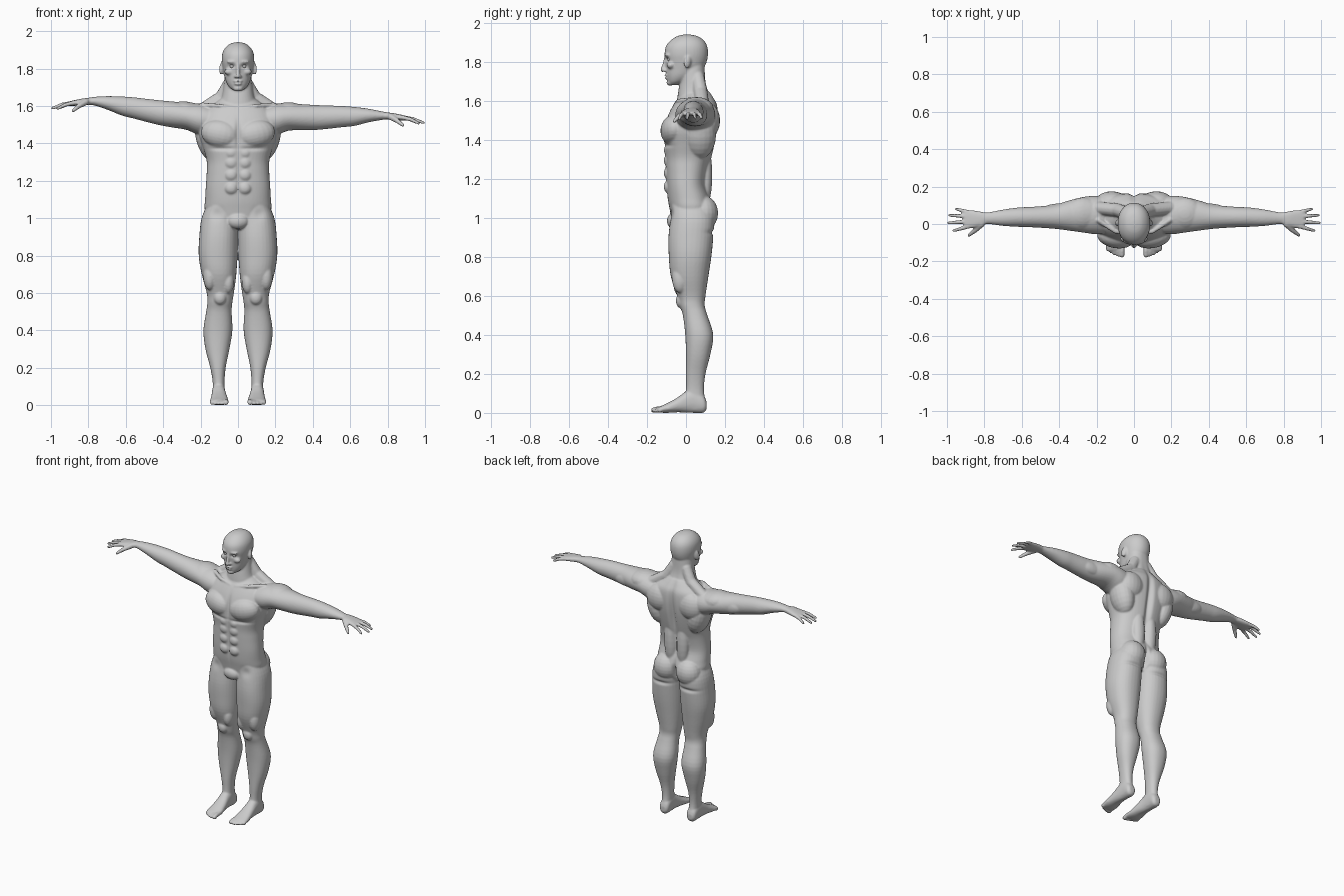
import bpy, bmesh
from math import sin, cos, pi, exp, copysign
from mathutils import Vector, Matrix, Euler

bm = bmesh.new()
AXES = {'x': (1, 2), 'y': (0, 2), 'z': (0, 1)}


def lift(x):
    # the arm on the -x side is raised a little higher
    return 0.15 * min(max(-x - 0.25, 0), 0.52)


def place(verts, side):
    for v in verts:
        v.co.x *= side
        v.co.z += lift(v.co.x)


def skin(rings, side):
    vr = [[bm.verts.new(p) for p in r] for r in rings]
    n = len(vr[0])
    for a, b in zip(vr, vr[1:]):
        for i in range(n):
            j = (i + 1) % n
            bm.faces.new((a[i], a[j], b[j], b[i]))
    bm.faces.new(vr[0])
    bm.faces.new(vr[-1])
    place([v for r in vr for v in r], side)


def smooth_rows(rows, sub=4):
    # Catmull-Rom interpolation between profile rows
    out = []
    for i in range(len(rows) - 1):
        p = [rows[max(i - 1, 0)], rows[i], rows[i + 1], rows[min(i + 2, len(rows) - 1)]]
        for k in range(sub):
            t = k / sub
            out.append([b + 0.5 * t * (c - a + t * (2*a - 5*b + 4*c - d + t * (3*(b - c) + d - a)))
                        for a, b, c, d in zip(*p)])
    return out + [list(rows[-1])]


def loft(rows, axis, sides=(1, -1), power=0.9, n=32):
    # each row: position along the axis, then min/max of the two other axes
    u, v = AXES[axis]
    w = 3 - u - v
    rings = []
    for t, a0, a1, b0, b1 in smooth_rows(rows):
        ring = []
        for i in range(n):
            c, s = cos(2*pi*i/n), sin(2*pi*i/n)
            co = [0, 0, 0]
            co[w] = t
            co[u] = (a0 + a1)/2 + (a1 - a0)/2 * copysign(abs(c)**power, c)
            co[v] = (b0 + b1)/2 + (b1 - b0)/2 * copysign(abs(s)**power, s)
            ring.append(co)
        rings.append(ring)
    for s in sides:
        skin(rings, s)


def ball(c, r, rot=(0, 0, 0), sides=(1, -1)):
    m = Matrix.Translation(c) @ Euler(rot).to_matrix().to_4x4() @ Matrix.Diagonal((*r, 1))
    for s in sides:
        g = bmesh.ops.create_uvsphere(bm, u_segments=20, v_segments=12, radius=1, matrix=m)
        place(g['verts'], s)


def tube(pts, radii, sides=(1, -1), n=12):
    # round limb through points, with rounded ends
    pts = [Vector(p) for p in pts]
    rings = []
    for i, p in enumerate(pts):
        d = (pts[min(i + 1, len(pts) - 1)] - pts[max(i - 1, 0)]).normalized()
        e = d.cross(Vector((0.3, 0.1, 1))).normalized()
        f = d.cross(e)
        rings.append([p + radii[i] * (cos(2*pi*k/n)*e + sin(2*pi*k/n)*f) for k in range(n)])
    for s in sides:
        skin(rings, s)
    for p, r in ((pts[0], radii[0]), (pts[-1], radii[-1])):
        ball(p, (r, r, r), sides=sides)


# torso
loft([(z, -w, w, f, b) for z, w, f, b in [
    (.94, .09, -.05, .09), (.98, .155, -.07, .12), (1.05, .178, -.085, .135), (1.1, .176, -.094, .125),
    (1.17, .172, -.1, .105), (1.25, .167, -.104, .115), (1.31, .168, -.106, .132), (1.38, .188, -.112, .148),
    (1.45, .21, -.115, .16), (1.52, .21, -.095, .165), (1.58, .18, -.065, .16), (1.62, .12, -.035, .14),
    (1.65, .08, -.02, .12)]], 'z', (1,), 0.85, 48)
ball((.095, -.068, 1.45), (.105, .062, .075), (0, -.2, .15))      # chest
ball((.12, .115, 1.5), (.09, .06, .09))                            # shoulder blade
ball((.155, .07, 1.43), (.07, .085, .13), (0, .25, 0))             # lat
ball((.045, .1, 1.22), (.045, .035, .16))                          # lower back
ball((.085, .088, 1.025), (.085, .077, .09))                       # glute
for z in (1.16, 1.23, 1.295, 1.35):
    ball((.036, -.088, z), (.036, .026, .034))                     # abdominals
ball((0, -.062, .985), (.058, .036, .042), sides=(1,))             # groin
tube([(.02, -.05, 1.585), (.1, -.04, 1.6), (.19, .02, 1.605)], [.012, .011, .014])  # collar bone
tube([(.045, .06, 1.72), (.09, .075, 1.645), (.19, .085, 1.58)], [.035, .036, .035])  # trapezius

# neck
loft([(z, -w, w, f, b) for z, w, f, b in [
    (1.54, .1, -.05, .15), (1.61, .098, -.045, .135), (1.66, .084, -.038, .112),
    (1.71, .077, -.03, .1), (1.79, .068, -.03, .095)]], 'z', (1,))

# legs
loft([(1.08, .01, .16, -.075, .12), (1, 0, .195, -.08, .145), (.9, .001, .207, -.09, .14),
      (.8, .003, .21, -.088, .13), (.7, .009, .194, -.078, .115), (.6, .022, .167, -.044, .1),
      (.55, .03, .164, -.032, .096), (.5, .034, .17, -.016, .11), (.4, .03, .185, -.004, .14),
      (.3, .046, .174, 0, .125), (.2, .066, .148, 0, .1), (.12, .072, .135, 0, .092),
      (.05, .07, .135, -.01, .1), (.015, .075, .13, 0, .095)], 'z')
ball((.052, -.025, .66), (.032, .04, .065))                        # inner thigh
ball((.15, -.03, .69), (.036, .042, .075))                         # outer thigh
ball((.096, -.026, .575), (.034, .026, .038))                      # knee cap

# feet and toes
loft([(.106, .085, .12, .02, .055), (.09, .07, .135, .001, .09), (.04, .068, .138, 0, .125),
      (0, .066, .14, .002, .11), (-.05, .058, .144, .003, .075), (-.1, .051, .149, 0, .048),
      (-.135, .052, .15, .002, .032), (-.145, .055, .146, .005, .025)], 'y')
for x, tip, r in ((.064, -.166, .014), (.086, -.165, .01), (.105, -.157, .01), (.123, -.147, .0095), (.14, -.135, .009)):
    tube([(x, tip + .05, .022), (x, tip + .02, .02), (x, tip, r)], [r, r, r])

# arms
loft([(.12, -.05, .14, 1.46, 1.59), (.2, -.055, .15, 1.445, 1.612), (.27, -.046, .145, 1.468, 1.613),
      (.35, -.035, .125, 1.47, 1.609), (.42, -.026, .104, 1.472, 1.605), (.5, -.02, .095, 1.48, 1.602),
      (.56, -.017, .091, 1.487, 1.6), (.62, -.015, .088, 1.493, 1.595), (.7, -.01, .077, 1.513, 1.585),
      (.78, 0, .062, 1.527, 1.569), (.83, -.002, .062, 1.528, 1.562)], 'x', power=1)
ball((.27, .055, 1.56), (.1, .088, .06))                           # deltoid
ball((.41, .02, 1.545), (.085, .045, .05))                         # biceps
ball((.4, .075, 1.53), (.09, .035, .045))                          # triceps

# hands and fingers
loft([(.79, 0, .06, 1.529, 1.566), (.83, -.014, .068, 1.526, 1.562), (.87, -.023, .074, 1.523, 1.554),
      (.9, -.024, .074, 1.523, 1.547), (.91, -.018, .068, 1.527, 1.543)], 'x', power=.8)
for base, tip in (((.885, .063, 1.536), (.95, .08, 1.513)), ((.89, .04, 1.538), (.987, .047, 1.512)),
                  ((.89, .013, 1.538), (.992, .006, 1.51)), ((.885, -.013, 1.537), (.965, -.036, 1.508))):
    mid = (Vector(base) + Vector(tip)) / 2 + Vector((0, 0, .005))
    tube([base, mid, tip], [.0115, .0105, .008])
tube([(.815, 0, 1.543), (.85, -.035, 1.522), (.882, -.06, 1.497)], [.018, .013, .009])

# head
loft([(z, -w, w, f, b) for z, w, f, b in [
    (1.683, .024, -.084, -.045), (1.7, .046, -.094, 0), (1.73, .064, -.1, .05), (1.77, .075, -.102, .09),
    (1.8, .081, -.105, .106), (1.84, .087, -.11, .113), (1.88, .084, -.103, .109), (1.91, .069, -.08, .092),
    (1.932, .043, -.046, .06), (1.941, .012, -.01, .02)]], 'z', (1,), 0.95, 40)
ball((0, -.082, 1.694), (.026, .018, .016), sides=(1,))            # chin
ball((.047, -.078, 1.783), (.026, .02, .018))                      # cheekbone
ball((.034, -.096, 1.836), (.028, .013, .008), (0, 0, .3))         # brow
tube([(0, -.104, 1.825), (0, -.113, 1.785), (0, -.12, 1.76)], [.008, .009, .0115], (1,))  # nose
ball((.012, -.11, 1.757), (.009, .011, .008))                      # nostril
ball((0, -.1, 1.732), (.024, .011, .006), sides=(1,))              # upper lip
ball((0, -.099, 1.718), (.02, .011, .006), sides=(1,))             # lower lip
ball((.088, .008, 1.8), (.011, .019, .034), (-.2, 0, .45))         # ear

# merge everything into one continuous skin
bmesh.ops.recalc_face_normals(bm, faces=bm.faces)
mesh = bpy.data.meshes.new("body")
bm.to_mesh(mesh)
bm.free()
body = bpy.data.objects.new("body", mesh)
bpy.context.collection.objects.link(body)
rm = body.modifiers.new("merge", 'REMESH')
rm.mode, rm.voxel_size = 'VOXEL', 0.0055
sm = body.modifiers.new("soften", 'SMOOTH')
sm.factor, sm.iterations = 0.5, 4
baked = bpy.data.meshes.new_from_object(body.evaluated_get(bpy.context.evaluated_depsgraph_get()))
body.modifiers.clear()
body.data = baked

# pressed-in creases: centre, radii, depth along y (mirrored over x)
dents = [
    ((.032, -.1, 1.813), (.015, .03, .009), .013),                 # eye socket
    ((0, -.11, 1.725), (.022, .02, .0035), .006),                  # mouth
    ((0, .16, 1.4), (.02, .08, .2), -.025),                        # spine
    ((0, .15, 1.0), (.011, .08, .065), -.035),                     # gluteal cleft
    ((0, -.12, 1.45), (.013, .05, .08), .014),                     # sternum
    ((0, -.11, 1.22), (.008, .04, .12), .006),                     # middle of abdomen
    ((.09, -.11, 1.372), (.07, .05, .01), .008),                   # under chest
    ((.105, .13, .925), (.07, .06, .012), -.01),                   # under glute
    ((.115, -.08, 1.02), (.03, .04, .03), .008),                   # hip crease
]
for v in baked.vertices:
    x, y, z = v.co
    move = 0
    for c, r, depth in dents:
        q = ((abs(x) - c[0])/r[0])**2 + ((z - c[2])/r[2])**2
        if q < 8:
            move += depth * exp(-q - ((y - c[1])/r[1])**2)
    if move:
        v.co.y = y + move
    v.co.z = max(v.co.z, 0)
baked.shade_smooth()

# eyes
for name, s in (("right_eye", -1), ("left_eye", 1)):
    bpy.ops.mesh.primitive_uv_sphere_add(segments=20, ring_count=12, radius=.0125, location=(s*.032, -.083, 1.813))
    bpy.context.object.name = name
    bpy.ops.object.shade_smooth()
